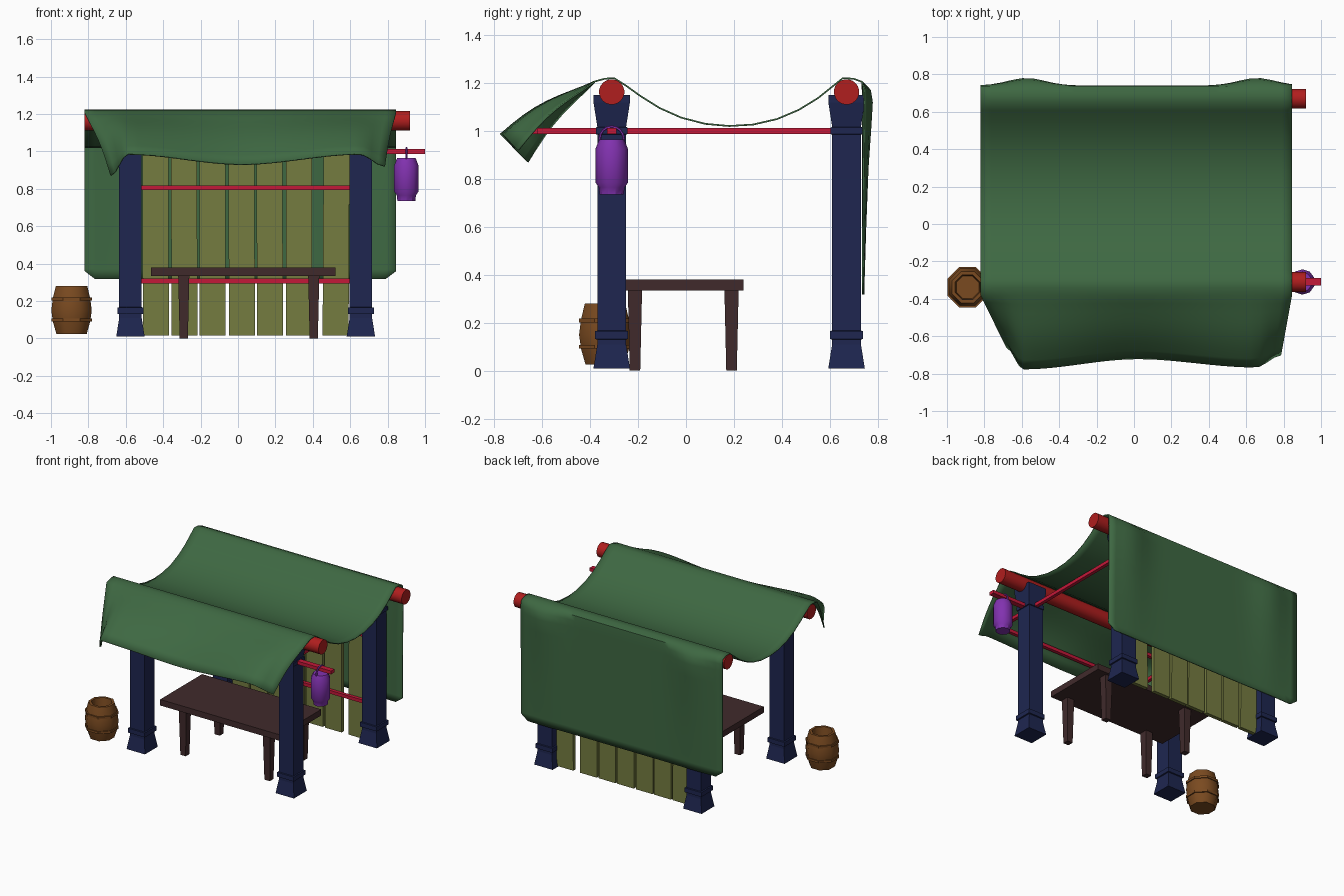
import bpy, bmesh, math, random
from mathutils import Matrix, Vector

if "Cube" in bpy.data.objects:
    bpy.data.objects.remove(bpy.data.objects["Cube"])

random.seed(4)


def mat(name, hexcol):
    m = bpy.data.materials.new(name)
    c = [int(hexcol[i:i + 2], 16) / 255 for i in (0, 2, 4)]
    m.diffuse_color = [((v + 0.055) / 1.055) ** 2.4 for v in c] + [1]
    m.use_nodes = True
    m.node_tree.nodes["Principled BSDF"].inputs["Base Color"].default_value = m.diffuse_color
    return m


CLOTH, NAVY = mat("green_cloth", "3E6842"), mat("navy_paint", "1E2650")
RED, CRIMSON = mat("red_paint", "B01E1E"), mat("crimson_paint", "C41838")
OLIVE, DARK = mat("olive_wood", "757C40"), mat("dark_wood", "402A2B")
BROWN, PURPLE = mat("barrel_wood", "7A4A20"), mat("purple_paper", "8232B0")


def make(name, bm, material, smooth=None):
    bmesh.ops.recalc_face_normals(bm, faces=bm.faces)
    me = bpy.data.meshes.new(name)
    bm.to_mesh(me)
    bm.free()
    ob = bpy.data.objects.new(name, me)
    bpy.context.collection.objects.link(ob)
    me.materials.append(material)
    if smooth:
        bpy.ops.object.select_all(action='DESELECT')
        ob.select_set(True)
        bpy.context.view_layer.objects.active = ob
        bpy.ops.object.shade_smooth_by_angle(angle=math.radians(smooth))
    return ob


def box(name, lo, hi, material, tilt=0):
    lo, hi = Vector(lo), Vector(hi)
    bm = bmesh.new()
    bmesh.ops.create_cube(bm, size=1, matrix=Matrix.Diagonal((*(hi - lo), 1)))
    ob = make(name, bm, material)
    ob.location = (lo + hi) / 2
    ob.rotation_euler.y = tilt
    return ob


def lathe(name, profile, sides, loc, material, smooth=None, turn=0.5):
    # stacked rings of (radius, height), closed with caps
    bm = bmesh.new()
    rings = []
    for r, z in profile:
        rings.append([bm.verts.new((r * math.cos(a), r * math.sin(a), z))
                      for a in ((i + turn) * math.tau / sides for i in range(sides))])
    for a, b in zip(rings, rings[1:]):
        for i in range(sides):
            j = (i + 1) % sides
            bm.faces.new((a[i], a[j], b[j], b[i]))
    bm.faces.new(rings[0])
    bm.faces.new(rings[-1])
    ob = make(name, bm, material, smooth)
    ob.location = loc
    return ob


PX, PY = (-0.575, 0.657), (-0.31, 0.67)

# Square posts with flared foot, bands and flared head
post = [(.076, .01), (.06, .11), (.06, .13), (.069, .132), (.069, .165), (.06, .167),
        (.06, .985), (.066, .987), (.066, 1.015), (.06, 1.017), (.076, 1.12), (.076, 1.15)]
for y, side in zip(PY, ("front", "back")):
    for x in PX:
        lathe(side + "_post", [(r * math.sqrt(2), z) for r, z in post], 4, (x, y, 0), NAVY)
    # Round ridge beams
    beam = lathe(side + "_beam", [(.053, -.82), (.053, .92)], 20, (0, y, 1.163), RED, 40)
    beam.rotation_euler.y = math.pi / 2

# Square rails
T = .0125
for x in PX:
    box("side_rail", (x - T, -.65, 1 - T), (x + T, .67, 1 + T), CRIMSON)
box("awning_rail", (-.6, -.645, 1 - T), (.69, -.62, 1 + T), CRIMSON)
box("lantern_rail", (.62, -.31 - .02, 1 - T), (1.0, -.31 + .02, 1 + T), CRIMSON)
for z in (.307, .805):
    box("back_rail", (-.53, .63, z - T), (.61, .655, z + T), CRIMSON)

# Back wall planks, with one wider gap
for x in (-.51, -.357, -.206, -.05, .10, .257, .455):
    box("wall_plank", (x, .657, .015), (x + .139, .685, 1.1), OLIVE, random.uniform(-.006, .006))

# Table
box("table_top", (-.465, -.255, .335), (.52, .24, .38), DARK)
for x in (-.29, .405):
    for y in (-.213, .19):
        lathe("table_leg", [(.031, 0), (.042, .337)], 4, (x, y, 0), DARK)

# Open barrel with hoops
lathe("barrel", [(.088, .025), (.108, .09), (.117, .15), (.108, .215), (.091, .28),
                 (.072, .28), (.065, .22)], 8, (-.89, -.338, 0), BROWN, 50)
for z in (.1, .21):
    lathe("barrel_hoop", [(.105, z - .008), (.117, z - .008), (.117, z + .008), (.105, z + .008)],
          8, (-.89, -.338, 0), BROWN)

# Hanging lantern and its handle
lathe("lantern", [(.05, .735), (.054, .765), (.068, .785), (.068, .925), (.052, .965)],
      10, (.90, -.31, 0), PURPLE, 35)
bpy.ops.mesh.primitive_torus_add(major_radius=.05, minor_radius=.006, major_segments=16,
                                 minor_segments=6, location=(.90, -.31, .968),
                                 rotation=(0, math.pi / 2, 0))
ring = bpy.context.object
ring.name = "lantern_handle"
ring.data.materials.append(PURPLE)

# Draped cloth: front edge keyed across x as (x, edge x, edge y, edge z)
KEYS = [(-.82, -.68, -.66, .87), (-.60, -.59, -.775, .985), (.02, .02, -.72, .93),
        (.65, .65, -.765, .985), (.845, .785, -.70, .92)]


def edge(x):
    for a, b in zip(KEYS, KEYS[1:]):
        if x <= b[0] + 1e-6:
            t = (x - a[0]) / (b[0] - a[0])
            s = t * t * (3 - 2 * t)
            ts = (t, s, s)
            return [a[i + 1] + (b[i + 1] - a[i + 1]) * ts[i] for i in range(3)]


ROOF = [(.735, 1.205), (.70, 1.218), (.655, 1.221), (.61, 1.185), (.55, 1.137), (.47, 1.088),
        (.38, 1.05), (.28, 1.027), (.18, 1.021), (.08, 1.03), (-.02, 1.056), (-.11, 1.096),
        (-.19, 1.146), (-.25, 1.189), (-.30, 1.221), (-.34, 1.218), (-.38, 1.207)]


def column(x, end):
    bump = max(math.exp(-((x - p) / .14) ** 2) for p in PX)
    low = .36 if end else .318
    pts = []
    for z, f in ((low, .1), (.37, .12), (.6, .3), (.85, .55), (1.02, .85), (1.12, 1), (1.17, .8)):
        pts.append((x, .737 + .04 * bump * f, z))
    pts += [(x, y, z) for y, z in ROOF]
    ex, ey, ez = edge(x)
    for i in range(1, 9):
        s = i / 8
        pts.append((x + (ex - x) * s, -.38 + (ey + .38) * s,
                    1.207 + (ez - 1.207) * s + .03 * math.sin(math.pi * s ** 1.3)))
    return pts


xs = [-.82 + 1.665 * i / 30 for i in range(31)]
bm = bmesh.new()
cols = [[bm.verts.new(p) for p in column(x, i in (0, 30))] for i, x in enumerate(xs)]
for a, b in zip(cols, cols[1:]):
    for i in range(len(a) - 1):
        bm.faces.new((a[i], b[i], b[i + 1], a[i + 1]))
cloth = make("cloth_canopy", bm, CLOTH, 60)
sol = cloth.modifiers.new("thickness", 'SOLIDIFY')
sol.thickness = .007
sol.offset = 0
